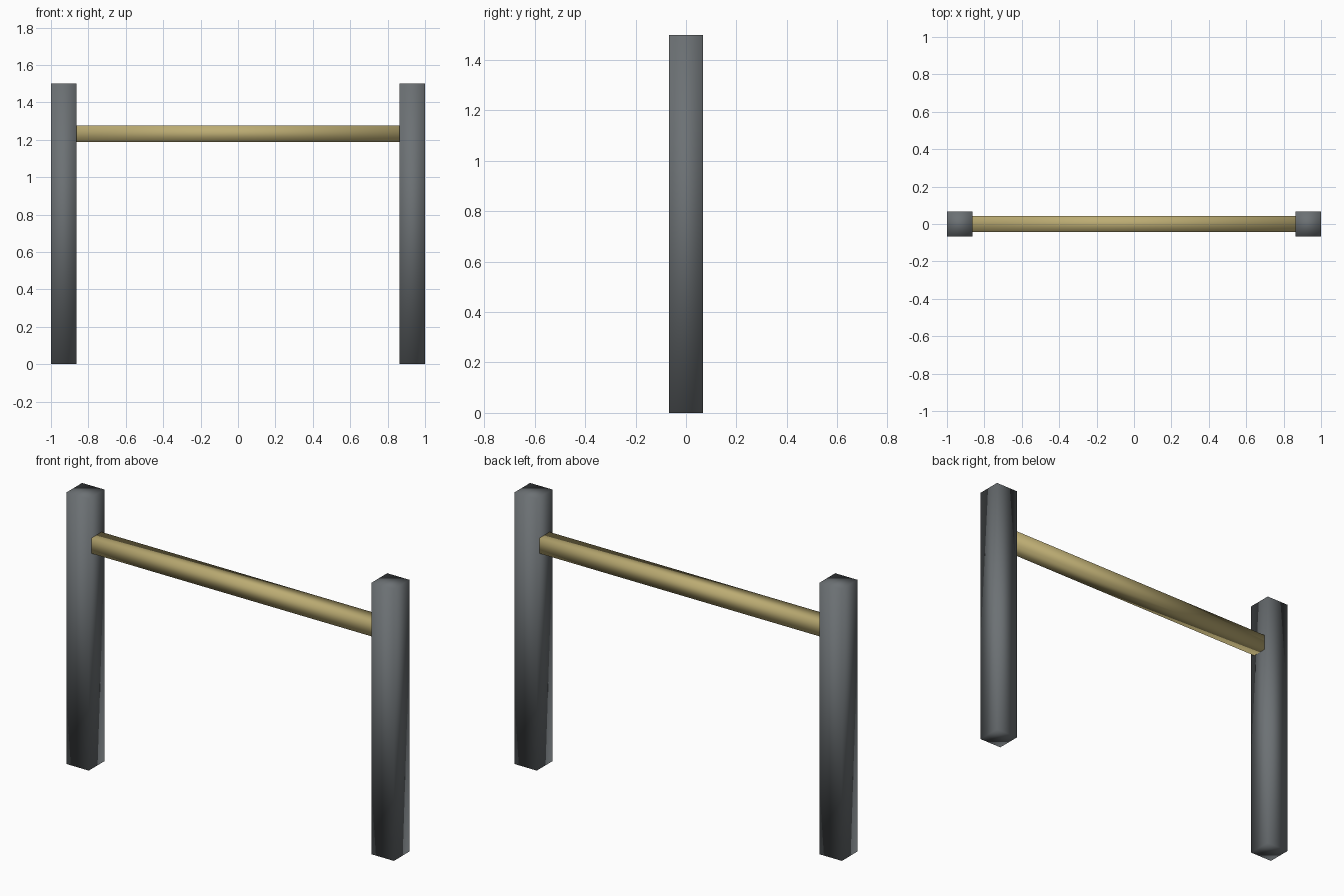
import bpy

default = bpy.data.objects.get("Cube")
if default:
    bpy.data.objects.remove(default, do_unlink=True)

POST_W, POST_H = 0.136, 1.5
BAR_W, BAR_Z = 0.086, 1.232
INNER = 1 - POST_W


def make_material(name, rgb):
    mat = bpy.data.materials.new(name)
    mat.use_nodes = True
    color = (*rgb, 1)
    mat.diffuse_color = color
    mat.node_tree.nodes["Principled BSDF"].inputs["Base Color"].default_value = color
    return mat


def soft_box(name, center, size, mat):
    """Square beam with smooth shading across all its edges."""
    bpy.ops.mesh.primitive_cube_add(size=1, location=center)
    obj = bpy.context.object
    obj.name = name
    obj.scale = size
    bpy.ops.object.transform_apply(location=False, rotation=False, scale=True)
    bpy.ops.object.shade_smooth()
    obj.data.materials.append(mat)
    return obj


gray = make_material("dark gray metal", (0.15, 0.165, 0.175))
tan = make_material("tan wood", (0.50, 0.41, 0.17))

# Upright posts
for side, sign in (("left", 1), ("right", -1)):
    soft_box(f"{side}_post", (sign * (1 - POST_W / 2), 0, POST_H / 2),
             (POST_W, POST_W, POST_H), gray)

# Crossbar between the posts
soft_box("crossbar", (0, 0, BAR_Z), (2 * INNER, BAR_W, BAR_W), tan)
